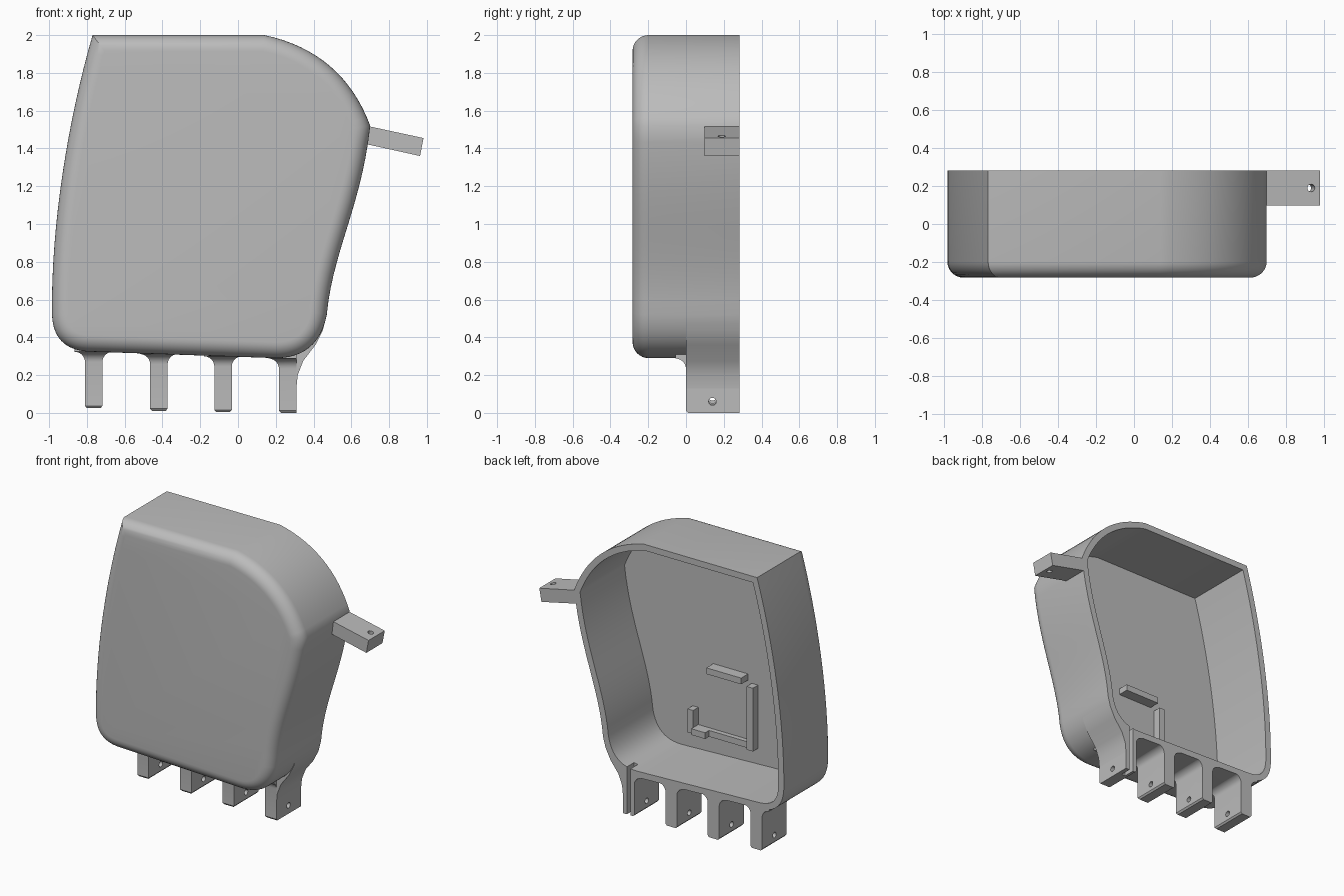
import bpy, bmesh, math
from mathutils import Vector, Matrix

cube = bpy.data.objects.get("Cube")
if cube:
    bpy.data.objects.remove(cube, do_unlink=True)

grey = bpy.data.materials.new("plain grey")
grey.use_nodes = True
COLOUR = (0.5, 0.5, 0.5, 1)
grey.diffuse_color = COLOUR
grey.node_tree.nodes["Principled BSDF"].inputs["Base Color"].default_value = COLOUR

BACK, FRONT = 0.283, -0.283
WALL, FILLET = 0.045, 0.085


def loft(name, rings):
    """Closed solid through rings of equal point count."""
    bm = bmesh.new()
    loops = [[bm.verts.new(p) for p in ring] for ring in rings]
    n = len(loops[0])
    for a, b in zip(loops, loops[1:]):
        for i in range(n):
            j = (i + 1) % n
            bm.faces.new((a[i], a[j], b[j], b[i]))
    bm.faces.new(loops[0])
    bm.faces.new(loops[-1])
    bmesh.ops.recalc_face_normals(bm, faces=bm.faces)
    mesh = bpy.data.meshes.new(name)
    bm.to_mesh(mesh)
    bm.free()
    obj = bpy.data.objects.new(name, mesh)
    bpy.context.collection.objects.link(obj)
    mesh.materials.append(grey)
    return obj


def prism(name, profile, y0, y1):
    return loft(name, [[(x, y, z) for x, z in profile] for y in (y0, y1)])


def box(name, x0, x1, y0, y1, z0, z1):
    return prism(name, [(x0, z0), (x1, z0), (x1, z1), (x0, z1)], y0, y1)


def rod(name, centre, axis, radius=0.02, length=0.4):
    rot = Vector(axis).to_track_quat('Z', 'Y').to_matrix()
    rings = []
    for h in (-length / 2, length / 2):
        rings.append([Vector(centre) + rot @ Vector((radius * math.cos(a), radius * math.sin(a), h))
                      for a in (i * math.tau / 20 for i in range(20))])
    return loft(name, rings)


def cut(obj, cutter):
    cutter.hide_render = True
    mod = obj.modifiers.new("cut", 'BOOLEAN')
    mod.operation, mod.solver, mod.object = 'DIFFERENCE', 'EXACT', cutter
    bpy.context.view_layer.objects.active = obj
    bpy.ops.object.modifier_apply(modifier=mod.name)


def bezier(p0, p1, p2, p3, n):
    out = []
    for i in range(n):
        t = i / n
        s = 1 - t
        out.append(Vector(p0) * s**3 + Vector(p1) * 3 * s * s * t
                   + Vector(p2) * 3 * s * t * t + Vector(p3) * t**3)
    return out


def inset(points, d):
    """Mitred inward offset of a clockwise outline."""
    out = []
    for i, p in enumerate(points):
        a = (p - points[i - 1]).normalized()
        b = (points[(i + 1) % len(points)] - p).normalized()
        na, nb = Vector((a.y, -a.x)), Vector((b.y, -b.x))
        out.append(p + (na + nb) * d / (1 + na.dot(nb)))
    return out


# Body outline, clockwise from the top corner
outline = [Vector((-0.77, 2.0))]
outline += bezier((0.14, 2), (0.416, 1.941), (0.603, 1.781), (0.70, 1.52), 16)
outline += bezier((0.70, 1.52), (0.655, 1.1), (0.50, 0.85), (0.47, 0.52), 14)
outline += bezier((0.47, 0.52), (0.44, 0.36), (0.34, 0.29), (0.2, 0.29), 12)
outline += bezier((0.2, 0.29), (-0.1, 0.3), (-0.5, 0.315), (-0.8, 0.325), 1)
outline += bezier((-0.8, 0.325), (-0.92, 0.335), (-0.98, 0.40), (-0.985, 0.52), 10)
outline += bezier((-0.985, 0.52), (-0.99, 1.0), (-0.90, 1.55), (-0.77, 2.0), 16)


def ring(d, y):
    return [(p.x, y, p.y) for p in inset(outline, d)]


# Hollow shell: rounded front, open back
steps = [i * math.pi / 16 for i in range(9)]
rings = [ring(FILLET * (1 - math.sin(a)), FRONT + FILLET * (1 - math.cos(a))) for a in steps]
rings += [ring(0, BACK), ring(WALL, BACK), ring(WALL, FRONT + 0.055)]
shell = loft("shell", rings)
parts = [shell]

# Groove that runs from the shell down the back of the corner tab
groove = box("groove_cutter", 0.247, 0.277, 0.2, 0.4, -0.1, 0.42)
cut(shell, groove)
cutters = [groove]

# Bottom mounting tabs with flared roots and cross holes
for k, (x0, bottom) in enumerate([(-0.81, 0.025), (-0.465, 0.01), (-0.125, 0.004), (0.217, 0)]):
    x1 = x0 + 0.092
    corner = k == 3
    root = 0.29 + 0.035 * (0.2 - x0 - 0.046)
    levels = [(bottom, -0.01), (bottom + 0.012, 0)]
    for i in range(7):
        a = i * math.pi / 12
        levels.append((root - 0.055 * (1 - math.sin(a)), 0.055 * (1 - math.cos(a))))
    levels.append((root + 0.02, 0.055))
    tab_rings = []
    for z, e in levels:
        right = x1 if corner else x1 + e
        tab_rings.append([(x0 - e, -e, z), (right, -e, z), (right, BACK, z), (x0 - e, BACK, z)])
    tab = loft(f"mounting_tab_{k + 1}", tab_rings)
    hole = rod("tab_hole_cutter", (x0 + 0.046, 0.14, bottom + 0.06), (1, 0, 0))
    cut(tab, hole)
    cutters.append(hole)
    if corner:
        cut(tab, groove)
    parts.append(tab)

# Curved gusset joining the corner tab to the side wall
parts.append(prism("corner_gusset", [
    (0.309, 0.13), (0.316, 0.2), (0.345, 0.275), (0.41, 0.36), (0.45, 0.44), (0.469, 0.52),
    (0.445, 0.48), (0.41, 0.41), (0.36, 0.35), (0.285, 0.31), (0.285, 0.13)], 0, BACK))

# Side arm with a vertical hole
arm = prism("side_arm", [(0.68, 1.52), (0.982, 1.455), (0.964, 1.36), (0.67, 1.425)], 0.097, BACK)
arm_hole = rod("arm_hole_cutter", (0.925, 0.19, 1.42), (0.21, 0, 1))
cut(arm, arm_hole)
cutters.append(arm_hole)
parts.append(arm)

# Locating ribs on the inside of the front wall
floor = FRONT + 0.045
for name, x0, x1, height, z0, z1 in [
        ("upper_rib", -0.34, -0.06, 0.09, 0.945, 0.99),
        ("tall_rib", -0.42, -0.37, 0.07, 0.47, 0.93),
        ("lower_rib", -0.37, -0.05, 0.045, 0.47, 0.515),
        ("lower_stop", -0.05, 0.06, 0.09, 0.47, 0.515),
        ("side_post", 0.06, 0.105, 0.07, 0.47, 0.64)]:
    parts.append(box(name, x0, x1, floor, floor + height, z0, z1))

for c in cutters:
    bpy.data.objects.remove(c, do_unlink=True)

bpy.ops.object.select_all(action='DESELECT')
for p in parts:
    p.select_set(True)
bpy.context.view_layer.objects.active = shell
bpy.ops.object.shade_smooth_by_angle(angle=math.radians(30))
